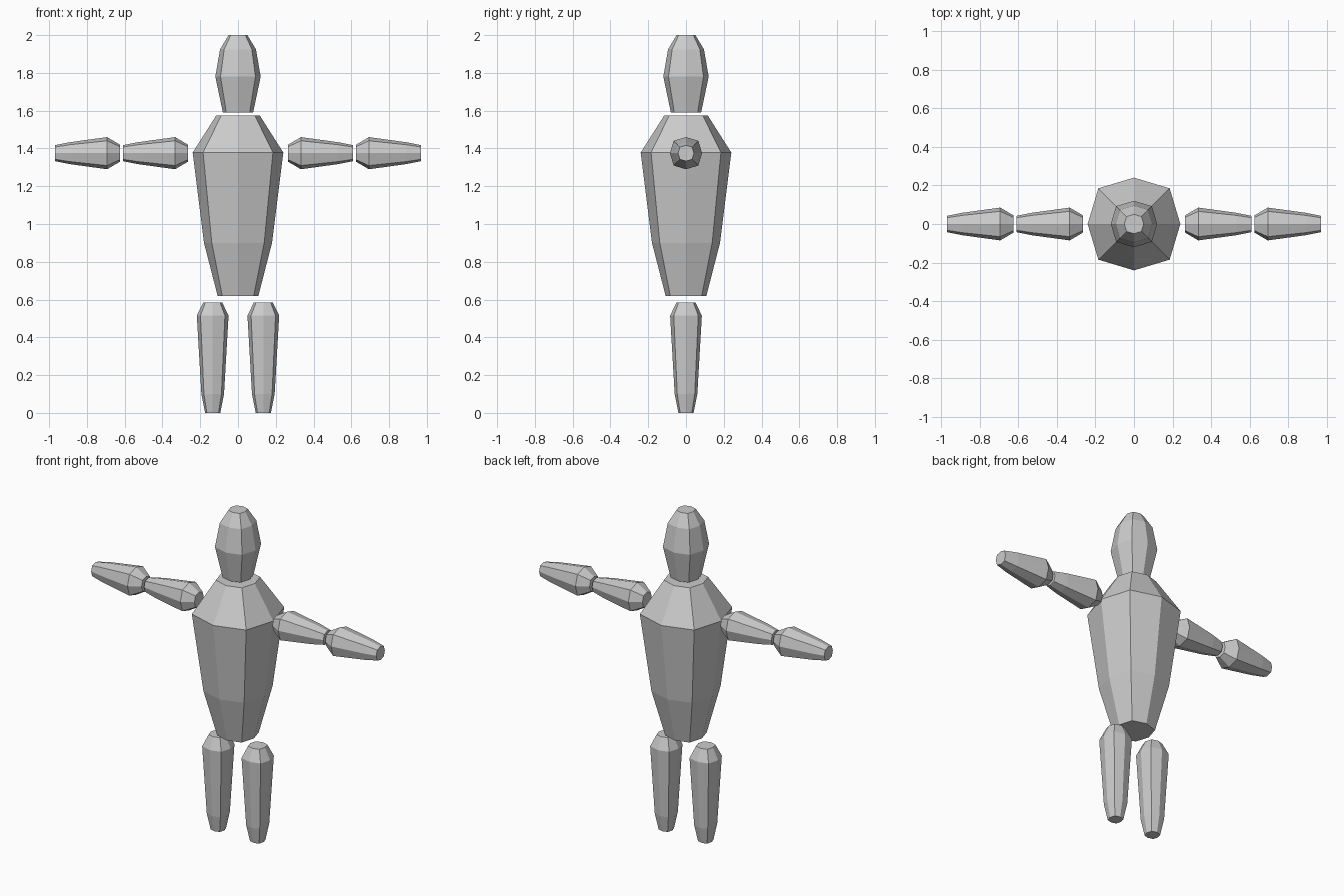
import bpy, bmesh
from math import pi
from mathutils import Matrix

cube = bpy.data.objects.get("Cube")
if cube:
    bpy.data.objects.remove(cube, do_unlink=True)

grey = bpy.data.materials.new("plain_grey")
grey.use_nodes = True
grey.diffuse_color = (0.6, 0.6, 0.6, 1)
grey.node_tree.nodes["Principled BSDF"].inputs["Base Color"].default_value = (0.6, 0.6, 0.6, 1)

# Eight-sided ring: four points on the axes, four slightly fuller diagonals
D = 0.77
RING = [(1, 0), (D, D), (0, 1), (-D, D), (-1, 0), (-D, -D), (0, -1), (D, -D)]


def body_part(name, profile, matrix=Matrix()):
    """Stack rings given as (height, radius) and cap both ends."""
    bm = bmesh.new()
    rings = [[bm.verts.new((x * r, y * r, h)) for x, y in RING] for h, r in profile]
    for low, high in zip(rings, rings[1:]):
        for i in range(len(RING)):
            j = (i + 1) % len(RING)
            bm.faces.new((low[i], low[j], high[j], high[i]))
    bm.faces.new(rings[0][::-1])
    bm.faces.new(rings[-1])
    bm.transform(matrix)
    bmesh.ops.recalc_face_normals(bm, faces=bm.faces)
    mesh = bpy.data.meshes.new(name)
    bm.to_mesh(mesh)
    bm.free()
    mesh.materials.append(grey)
    obj = bpy.data.objects.new(name, mesh)
    bpy.context.collection.objects.link(obj)


# Head and torso
body_part("head", [(1.59, 0.08), (1.78, 0.12), (1.925, 0.095), (2.0, 0.05)])
body_part("torso", [(0.62, 0.108), (0.90, 0.18), (1.378, 0.24), (1.575, 0.115)])

# Limbs, mirrored left and right
LEG = [(0, 0.04), (0.1, 0.06), (0.515, 0.084), (0.585, 0.05)]
ARM = [(0, 0.045), (0.068, 0.085), (0.265, 0.058), (0.345, 0.042)]
for side, s in (("left", 1), ("right", -1)):
    body_part(side + "_leg", LEG, Matrix.Translation((s * 0.134, 0, 0)))
    turn = Matrix.Rotation(s * pi / 2, 4, "Y")
    for part, start in (("upper_arm", 0.265), ("forearm", 0.625)):
        body_part(side + "_" + part, ARM, Matrix.Translation((s * start, 0, 1.375)) @ turn)
